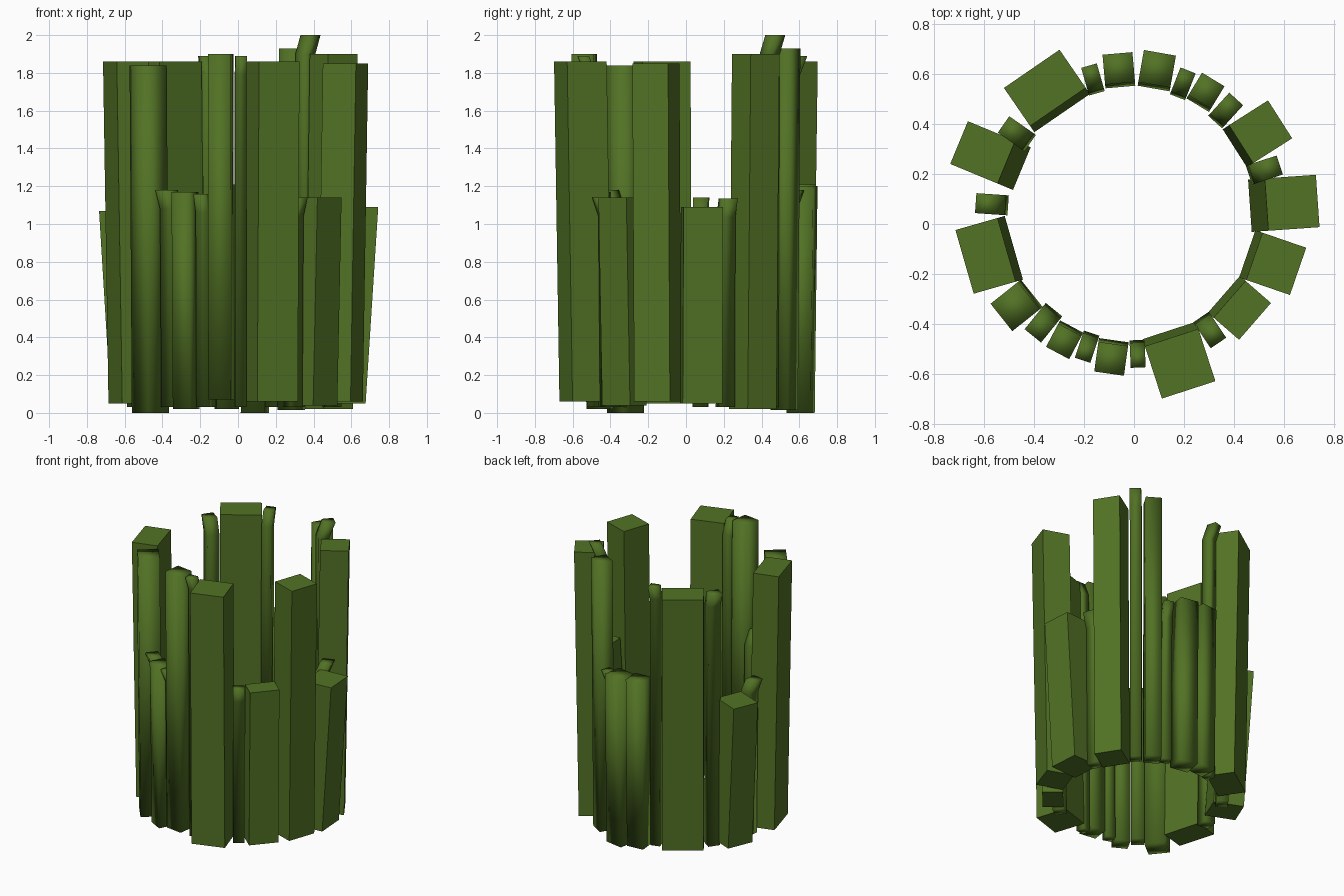
import bpy
import bmesh
from math import cos, sin, radians
from mathutils import Vector

start_cube = bpy.data.objects.get("Cube")
if start_cube:
    bpy.data.objects.remove(start_cube, do_unlink=True)

# One moss green for the whole ring
green = bpy.data.materials.new("moss_green")
green.use_nodes = True
green.diffuse_color = (0.084, 0.168, 0.018, 1)
for node in green.node_tree.nodes:
    if node.type == "BSDF_PRINCIPLED":
        node.inputs["Base Color"].default_value = green.diffuse_color
        node.inputs["Roughness"].default_value = 0.8

RING_CENTRE = Vector((-0.01, 0.04, 0))
INNER_RADIUS = 0.52


def make_post(name, angle, width, depth, sections, smooth=False):
    """Loft a rectangular post through (inner radius, height) sections."""
    turn = radians(angle)
    outward = Vector((cos(turn), sin(turn), 0))
    sideways = Vector((-sin(turn), cos(turn), 0))
    corners = [(0, -1), (1, -1), (1, 1), (0, 1)]
    bm = bmesh.new()
    rings = []
    for radius, height in sections:
        base = RING_CENTRE + outward * radius + Vector((0, 0, height))
        rings.append([
            bm.verts.new(base + outward * depth * out + sideways * width / 2 * side)
            for out, side in corners
        ])
    bm.faces.new(list(reversed(rings[0])))
    bm.faces.new(rings[-1])
    for lower, upper in zip(rings, rings[1:]):
        for i in range(len(corners)):
            j = (i + 1) % len(corners)
            bm.faces.new((lower[i], lower[j], upper[j], upper[i]))
    bmesh.ops.recalc_face_normals(bm, faces=bm.faces)
    for face in bm.faces:
        face.smooth = smooth
    mesh = bpy.data.meshes.new(name)
    bm.to_mesh(mesh)
    bm.free()
    mesh.materials.append(green)
    post = bpy.data.objects.new(name, mesh)
    bpy.context.collection.objects.link(post)
    return post


# Broad flat-sided posts: angle, width, depth, top, bottom
broad_posts = [
    (-19, .2, .185, 1.85, .06),
    (-41, .195, .135, 1.14, .04),
    (-72, .225, .22, 1.86, .06),
    (-164, .265, .175, 1.86, .05),
    (124.5, .27, .185, 1.86, .06),
    (32.5, .18, .185, 1.9, .02),
]
for number, (angle, width, depth, top, bottom) in enumerate(broad_posts, 1):
    make_post(f"broad_post_{number}", angle, width, depth,
              [(INNER_RADIUS - 0.03, bottom), (INNER_RADIUS, top)])

# Short posts that lean outward: angle, width, top
leaning_posts = [(4, .21, 1.09), (157.5, .185, 1.07)]
for number, (angle, width, top) in enumerate(leaning_posts, 1):
    make_post(f"leaning_post_{number}", angle, width, 0.205,
              [(INNER_RADIUS - 0.045, 0.05), (INNER_RADIUS + 0.022, top)])

# Softly shaded staves with a square section: angle, width, top, bottom
staves = [
    (-98, .12, 1.9, .07),
    (-118, .105, 1.17, .02),
    (-141.5, .14, 1.84, 0),
    (95, .12, 1.21, .02),
    (80, .13, 1.2, 0),
    (58.7, .105, 1.93, .015),
]
for number, (angle, width, top, bottom) in enumerate(staves, 1):
    make_post(f"stave_{number}", angle, width, width,
              [(INNER_RADIUS - 0.01, bottom), (INNER_RADIUS + 0.005, top)],
              smooth=True)

# Slim staves whose tips bend outward: angle, width, top
slim_staves = [
    (-56, .075, 1.14),
    (-87.5, .06, 1.89),
    (-108.5, .065, 1.16),
    (-129, .085, 1.18),
    (176, .08, 1.14),
    (145, .08, 1.84),
    (106, .065, 1.89),
    (68.5, .065, 1.18),
    (47.7, .075, 2),
    (18.3, .08, 1.135),
]
for number, (angle, width, top) in enumerate(slim_staves, 1):
    tip = INNER_RADIUS + 0.065 - width / 2
    make_post(f"slim_stave_{number}", angle, width, width,
              [(tip - 0.05, 0.03), (tip - 0.04, top - 0.1), (tip, top)],
              smooth=True)
